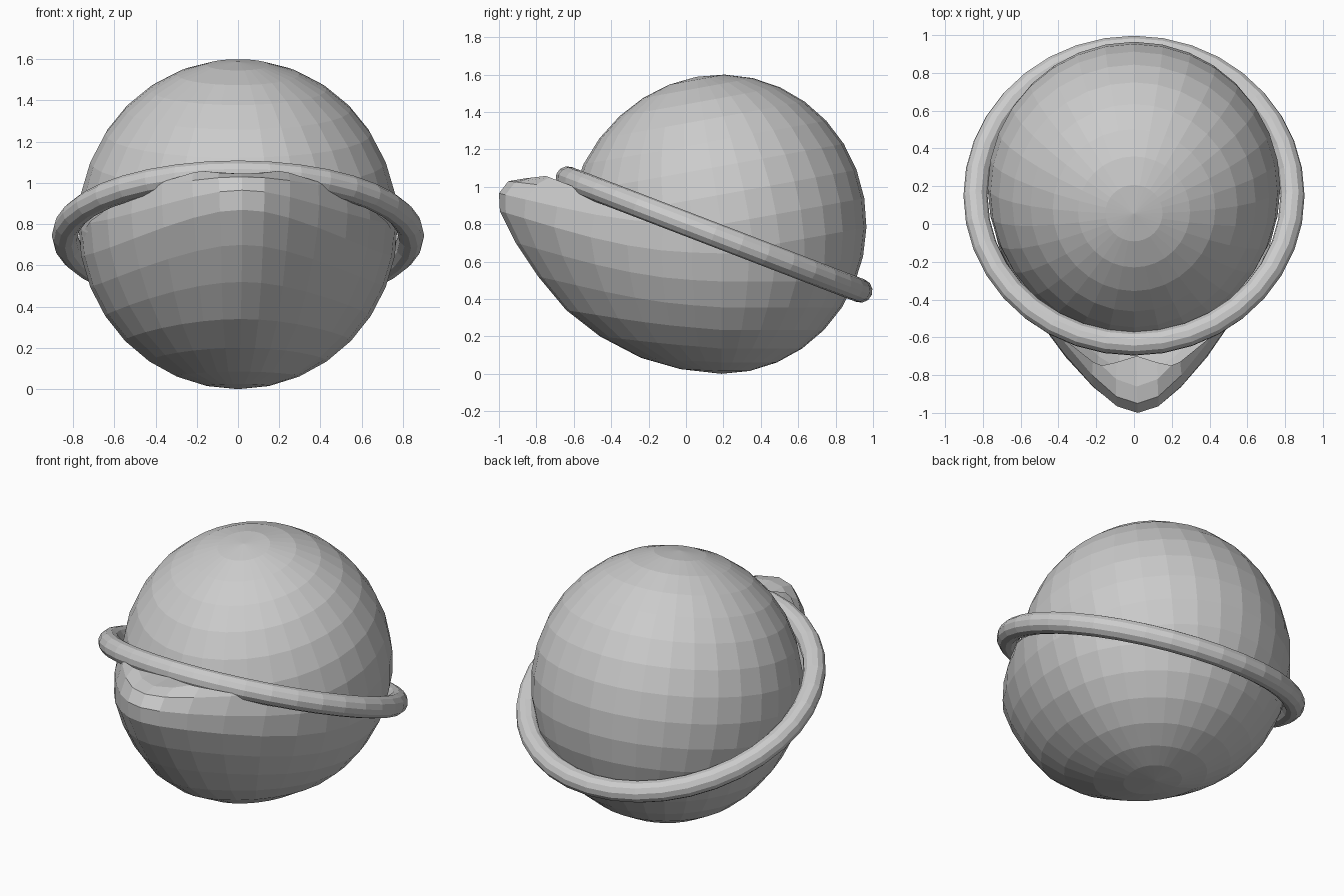
import bpy
import bmesh
import math
from mathutils import Matrix, Vector

if "Cube" in bpy.data.objects:
    bpy.data.objects.remove(bpy.data.objects["Cube"])

RX, RZ, CY = 0.775, 0.80, 0.19
STEP = math.pi / 16
TILT = math.radians(-21)
RING_POS = Vector((0, 0.15, 0.745))
RING_UP = Matrix.Rotation(TILT, 3, 'X') @ Vector((0, 0, 1))


def new_object(name, bm):
    me = bpy.data.meshes.new(name)
    bm.to_mesh(me)
    bm.free()
    ob = bpy.data.objects.new(name, me)
    bpy.context.collection.objects.link(ob)


def unit_sphere():
    bm = bmesh.new()
    bmesh.ops.create_uvsphere(bm, u_segments=32, v_segments=16, radius=1)
    return bm


def place(p):
    return Vector((p.x * RX, CY + p.y * RX, RZ + p.z * RZ))


def cut(bm, offset, **clear):
    """Trim a shell parallel to the ring plane."""
    bmesh.ops.bisect_plane(bm, geom=bm.verts[:] + bm.edges[:] + bm.faces[:],
                           plane_co=RING_POS + RING_UP * offset,
                           plane_no=RING_UP, **clear)


# Upper dome, leaning forward and slightly fuller at the lower front
bm = unit_sphere()
lean = Matrix.Rotation(math.radians(10), 3, 'X')
for v in bm.verts:
    n = lean @ v.co
    v.co = place(n)
    v.co.y -= 0.04 * max(0, -n.y) ** 4
cut(bm, -0.06, clear_inner=True)
new_object("upper_dome", bm)

# Lower bowl pulled out to a snout
# Centre line of the snout: ring number from the bottom -> (y, z)
snout = {1: (-0.03, 0.025), 2: (-0.24, 0.085), 3: (-0.46, 0.20),
         4: (-0.64, 0.34), 5: (-0.79, 0.52), 6: (-0.91, 0.70),
         7: (-0.995, 0.87), 8: (-1.0, 0.965), 9: (-0.95, 1.03),
         10: (-0.86, 1.045), 11: (-0.60, 1.035)}
# Sharpness of the falloff: wide below, narrow at the top of the snout
sharp = [0, 0.4, 0.4, 0.45, 0.55, 0.7, 0.85, 1.0, 1.2, 1.5, 1.9, 2.5]
# Falloff by number of segments away from the front
falloff = [1.0, 0.96, 0.83, 0.62, 0.38, 0.19, 0.07, 0.02]
bm = unit_sphere()
for v in bm.verts:
    x, y, z = v.co
    ring = round(math.acos(max(-1, min(1, -z))) / STEP)
    seg = round(abs(math.atan2(x, -y)) / STEP)
    v.co = place(v.co)
    if ring in snout and seg < len(falloff):
        w = falloff[seg] ** sharp[ring]
        a = ring * STEP
        base = place(Vector((0, -math.sin(a), -math.cos(a))))
        dy, dz = snout[ring][0] - base.y, snout[ring][1] - base.z
        pinch = falloff[seg] * min(1, math.hypot(dy, dz) / 0.43)
        v.co.x = v.co.x * (1 - 0.3 * pinch * falloff[seg]) + 0.02 * pinch
        v.co.y += w * dy
        v.co.z += w * dz
cut(bm, -0.03, clear_outer=True)
new_object("lower_bowl", bm)

# Tilted ring around the seam
bpy.ops.mesh.primitive_torus_add(
    major_segments=36, minor_segments=12, major_radius=0.839, minor_radius=0.064,
    location=RING_POS, rotation=(TILT, 0, 0))
bpy.context.object.name = "tilted_ring"
